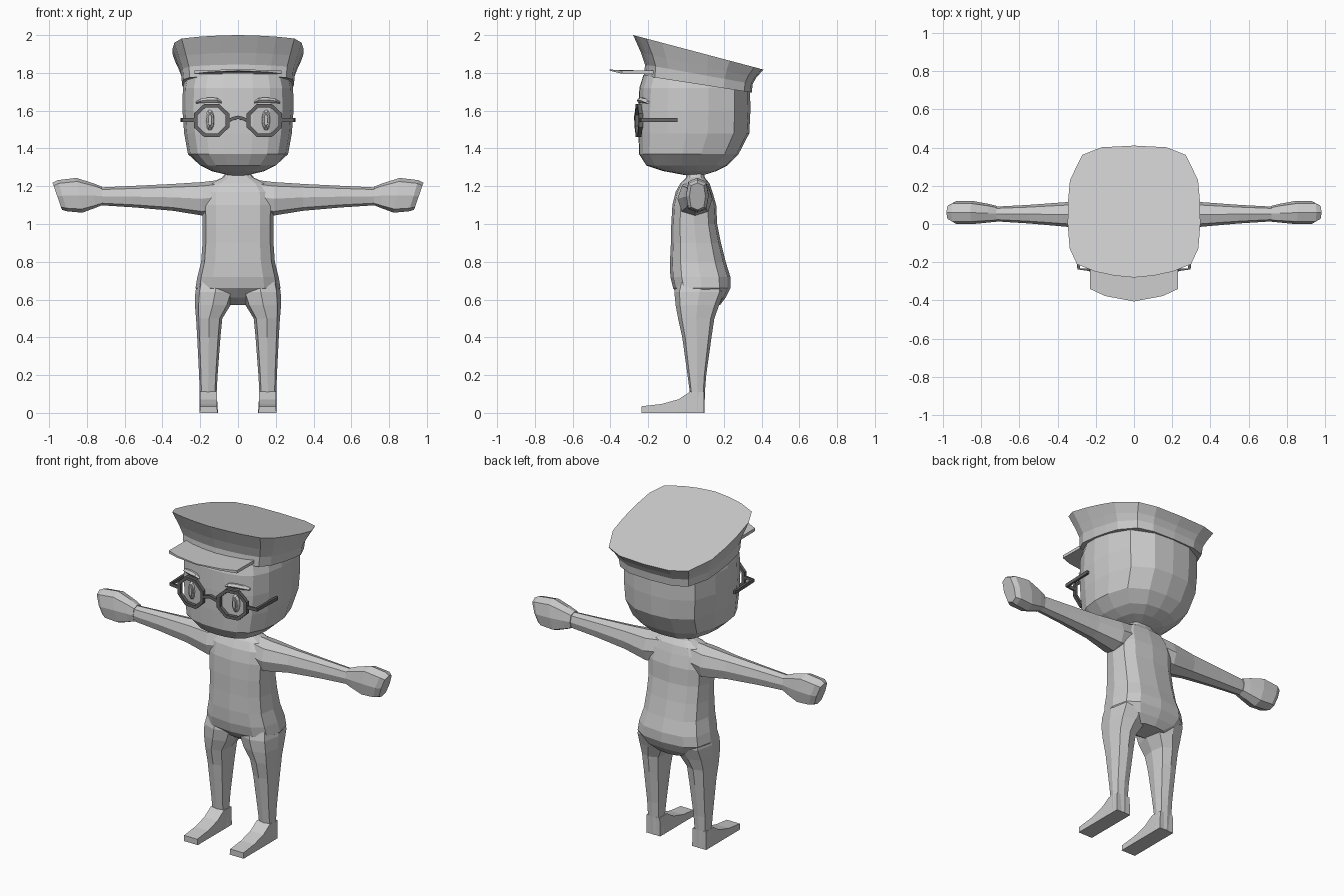
import bpy, bmesh, math
from mathutils import Vector


def material(name, c):
    m = bpy.data.materials.new(name)
    m.diffuse_color = (c, c, c, 1)
    return m


GREY = material("light_grey", 0.6)
DARK = material("dark_grey", 0.13)


def loft(name, rings, mat=GREY, closed=False):
    """Skin a list of equal-length point rings; cap the ends unless closed."""
    bm = bmesh.new()
    vs = [[bm.verts.new(p) for p in r] for r in rings]
    n = len(vs[0])
    pairs = list(zip(vs, vs[1:])) + ([(vs[-1], vs[0])] if closed else [])
    for a, b in pairs:
        for i in range(n):
            j = (i + 1) % n
            bm.faces.new((a[i], a[j], b[j], b[i]))
    if not closed:
        bm.faces.new(vs[0])
        bm.faces.new(vs[-1])
    bmesh.ops.recalc_face_normals(bm, faces=bm.faces)
    me = bpy.data.meshes.new(name)
    bm.to_mesh(me)
    bm.free()
    me.materials.append(mat)
    ob = bpy.data.objects.new(name, me)
    bpy.context.collection.objects.link(ob)
    return ob


def oval(u0, u1, v0, v1, n, p=2.6):
    """Rounded box outline filling u0..u1 by v0..v1."""
    out = []
    for i in range(n):
        a = 2 * math.pi * i / n
        c, s = math.cos(a), math.sin(a)
        u = math.copysign(abs(c) ** (2 / p), c) if abs(c) > 1e-6 else 0
        v = math.copysign(abs(s) ** (2 / p), s) if abs(s) > 1e-6 else 0
        out.append(((u0 + u1) / 2 + u * (u1 - u0) / 2, (v0 + v1) / 2 + v * (v1 - v0) / 2))
    return out


def mirrored(half):
    """Complete an outline given from front centre to back centre on +x."""
    return half + [(-x, y) for x, y in half[-2:0:-1]]


def bar(name, path, w, h, mat):
    """Rectangular bar following a path."""
    pts = [Vector(p) for p in path]
    rings = []
    for i, p in enumerate(pts):
        t = pts[min(i + 1, len(pts) - 1)] - pts[max(i - 1, 0)]
        s = t.cross(Vector((0, 0, 1))).normalized() * w / 2
        u = Vector((0, 0, h / 2))
        rings.append([p + s + u, p - s + u, p - s - u, p + s - u])
    return loft(name, rings, mat)


# Torso: z, half width, front y, back y
torso = [(0.57, 0.10, 0.04, 0.18), (0.61, 0.19, -0.02, 0.21), (0.66, 0.225, -0.068, 0.235),
         (0.72, 0.215, -0.083, 0.235), (0.80, 0.195, -0.085, 0.21), (0.90, 0.188, -0.08, 0.185),
         (1.00, 0.187, -0.078, 0.165), (1.10, 0.19, -0.072, 0.16), (1.17, 0.185, -0.055, 0.14),
         (1.215, 0.15, -0.03, 0.125), (1.245, 0.085, 0.0, 0.10), (1.29, 0.05, 0.01, 0.09)]
loft("torso", [[(x, y, z) for x, y in oval(-w, w, f, b, 12, 2.9)] for z, w, f, b in torso])

# Legs: z, inner x, outer x, front y, back y
leg = [(0.69, 0.02, 0.215, -0.05, 0.20), (0.64, 0.015, 0.226, -0.062, 0.205),
       (0.57, 0.04, 0.228, -0.055, 0.175), (0.50, 0.083, 0.222, -0.042, 0.15),
       (0.40, 0.093, 0.216, -0.02, 0.135), (0.20, 0.108, 0.206, 0.008, 0.107),
       (0.11, 0.113, 0.203, 0.02, 0.10), (0.0, 0.106, 0.203, 0.02, 0.098)]
# Feet side outline: y, top z
foot = [(0.095, 0.11), (0.022, 0.112), (-0.04, 0.072), (-0.13, 0.047), (-0.235, 0.035)]
# Arms: x, y range, z range
arm = [(0.08, -0.03, 0.13, 1.06, 1.235), (0.19, -0.045, 0.14, 1.045, 1.222),
       (0.345, -0.015, 0.115, 1.07, 1.212), (0.55, 0.003, 0.10, 1.088, 1.202), (0.74, 0.015, 0.09, 1.10, 1.193)]
hand = [(0.72, 0.012, 0.095, 1.10, 1.197), (0.76, 0.008, 0.105, 1.085, 1.215),
        (0.84, 0.0, 0.12, 1.06, 1.244), (0.93, 0.0, 0.12, 1.067, 1.232), (0.958, 0.018, 0.103, 1.075, 1.218)]

for s, side in ((1, "left"), (-1, "right")):
    loft(side + "_leg", [[(s * x, y, z) for x, y in oval(a, b, f, k, 8, 3)] for z, a, b, f, k in leg])
    loft(side + "_foot", [[(s * 0.108, y, 0), (s * 0.203, y, 0), (s * 0.201, y, z), (s * 0.112, y, z)]
                          for y, z in foot])
    loft(side + "_arm", [[(s * x, y, z) for y, z in oval(a, b, c, d, 8, 2.5)] for x, a, b, c, d in arm])
    # The fist leans outward at the top and backward at the bottom
    loft(side + "_hand", [[(s * (x + (z - 1.15) * 0.35 * (x - 0.72) / 0.24), y, z)
                           for y, z in oval(a, b, c, d, 8, 3)] for x, a, b, c, d in hand])

# Head: normalised outline, then z, half width, front y, back y
head_outline = mirrored([(0, -1), (0.27, -0.99), (0.58, -0.92), (0.8, -0.79), (0.95, -0.48), (1, -0.13),
                         (0.97, 0.25), (0.82, 0.72), (0.42, 0.96), (0, 1)])
head = [(1.258, 0.05, 0.0, 0.09), (1.28, 0.14, -0.12, 0.16), (1.31, 0.20, -0.21, 0.22),
        (1.37, 0.265, -0.248, 0.278), (1.48, 0.285, -0.252, 0.335), (1.60, 0.294, -0.252, 0.341),
        (1.72, 0.292, -0.247, 0.339), (1.79, 0.275, -0.225, 0.325)]
loft("head", [[(u * w, (f + b) / 2 + v * (b - f) / 2, z) for u, v in head_outline] for z, w, f, b in head])

# Cap crown: flared, with a tilted flat top
cap_outline = mirrored([(0, -1), (0.3, -0.97), (0.58, -0.91), (0.86, -0.80), (0.97, -0.56), (1, -0.19),
                        (0.995, 0.15), (0.965, 0.48), (0.78, 0.86), (0.49, 0.975), (0, 1)])


def cap_ring(w, cy, d, z0, slope):
    return [(u * w, cy + v * d, z0 - slope * (cy + v * d)) for u, v in cap_outline]


loft("cap_crown", [cap_ring(0.297, 0.063, 0.285, 1.75, 0.155), cap_ring(0.302, 0.068, 0.285, 1.805, 0.18),
                   cap_ring(0.32, 0.067, 0.305, 1.855, 0.215), cap_ring(0.347, 0.065, 0.345, 1.926, 0.265)])

# Cap visor
visor = mirrored([(0, -0.405), (0.15, -0.377), (0.23, -0.34), (0.23, -0.17), (0, -0.15)])
loft("cap_visor", [[(x, y, 1.793 + max(0, -y - 0.33) * 0.25) for x, y in visor],
                   [(x, y, 1.812 + max(0, -y - 0.33) * 0.08) for x, y in visor]])

for s, side in ((1, "left"), (-1, "right")):
    # Spectacle rim: eight-sided ring
    rim = []
    for i in range(8):
        a = math.pi * i / 4 + math.pi / 8
        c, d = math.cos(a) / math.cos(math.pi / 8), math.sin(a) / math.sin(3 * math.pi / 8)
        ring = []
        for k, dy in ((1, -0.01), (1, 0.01), (0.79, 0.01), (0.79, -0.01)):
            x = 0.14 + 0.094 * k * c
            ring.append((s * x, -0.262 + 0.12 * max(0, x - 0.05) + dy, 1.548 + 0.088 * k * d))
        rim.append(ring)
    loft(side + "_spectacle_rim", rim, DARK, closed=True)
    # Temple bar
    bar(side + "_temple", [(s * 0.228, -0.24, 1.55), (s * 0.29, -0.235, 1.55), (s * 0.297, -0.045, 1.55)],
        0.014, 0.02, DARK)
    # Eye with a raised slim pupil
    for part, rx, rz, y0, y1 in (("eye", 0.025, 0.056, -0.20, -0.245), ("pupil", 0.012, 0.04, -0.22, -0.252)):
        loft(side + "_" + part, [[(s * x, y, z) for x, z in oval(0.148 - rx * k, 0.148 + rx * k,
                                                                 1.55 - rz * k, 1.55 + rz * k, 10, 2.2)]
                                 for y, k in ((y0, 1), (y1 + 0.012, 1), (y1, 0.75))])
    # Eyebrow: tapered arch
    brow = [(0.088, -0.235, 1.645, 0.007), (0.11, -0.24, 1.655, 0.014), (0.155, -0.232, 1.657, 0.016),
            (0.195, -0.215, 1.652, 0.013), (0.222, -0.195, 1.643, 0.006)]
    loft(side + "_eyebrow", [[(s * x, p, q) for p, q in oval(y - 0.02, y + 0.02, z - r, z + r, 6, 2)]
                             for x, y, z, r in brow])

# Spectacle bridge
bar("spectacle_bridge", [(-0.052, -0.262, 1.548), (-0.025, -0.265, 1.558), (0, -0.266, 1.565),
                         (0.025, -0.265, 1.558), (0.052, -0.262, 1.548)], 0.018, 0.018, DARK)
